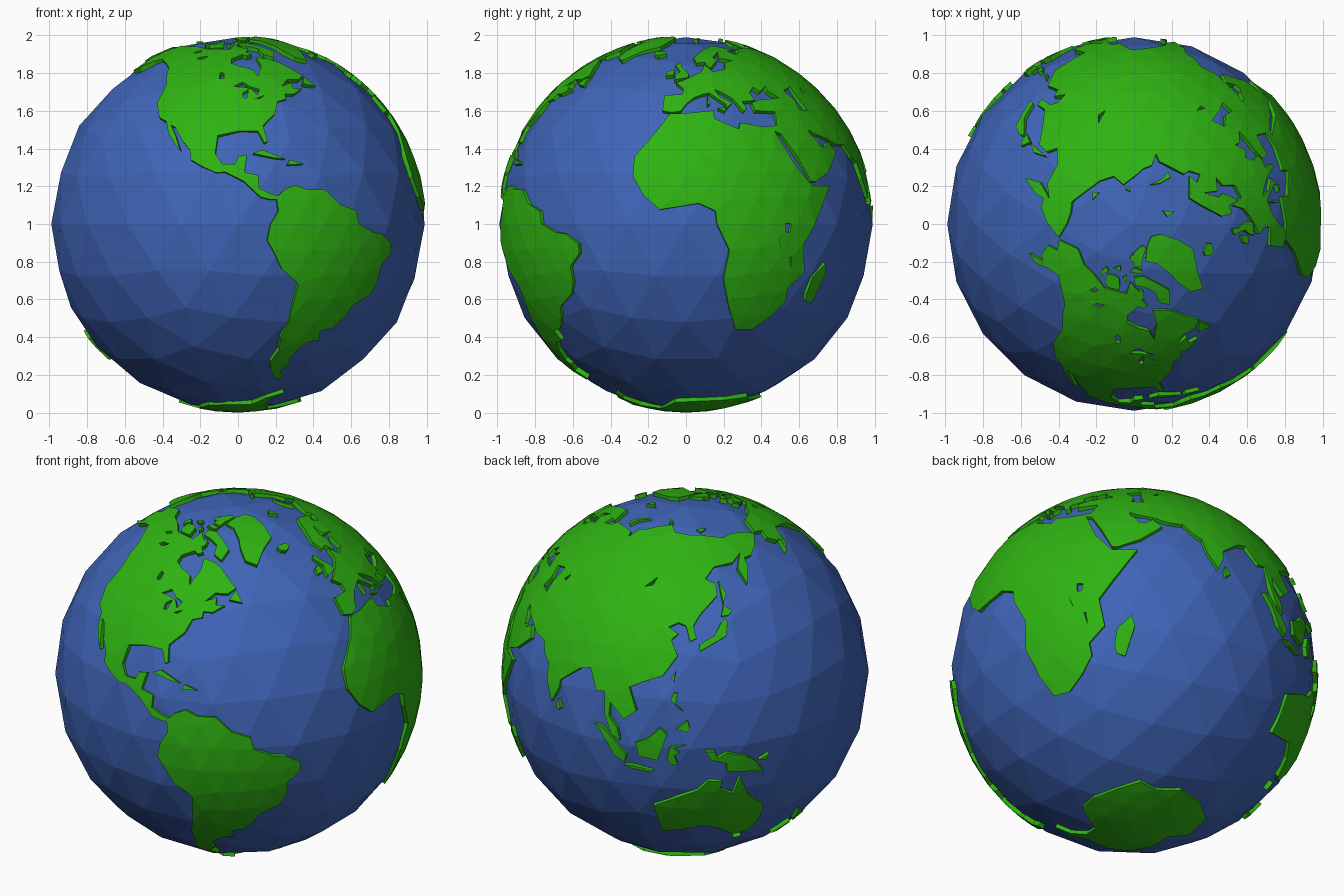
import bpy, bmesh
from math import radians, sin, cos, sqrt
from mathutils import Vector
from mathutils.geometry import delaunay_2d_cdt

OCEAN_R, LAND_R, ROOT_R = 0.99, 1.0, 0.95
CENTRE = Vector((0, 0, 1))


def material(name, colour):
    m = bpy.data.materials.new(name)
    m.diffuse_color = (*colour, 1)
    return m


BLUE = material("ocean_blue", (0.05, 0.13, 0.48))
GREEN = material("land_green", (0.028, 0.45, 0.006))


def finish(bm, name, mat):
    bmesh.ops.translate(bm, verts=bm.verts, vec=CENTRE)
    me = bpy.data.meshes.new(name)
    bm.to_mesh(me)
    bm.free()
    me.materials.append(mat)
    bpy.context.collection.objects.link(bpy.data.objects.new(name, me))


def on_sphere(lon, lat):
    a, b = radians(lon), radians(lat)
    return Vector((cos(b) * cos(a), cos(b) * sin(a), sin(b)))


def flatten(v):
    return Vector((v.x, v.y)) * sqrt(2 / (1 + v.z))


def unflatten(p):
    q = p.length_squared
    s = sqrt(max(0, 1 - q / 4))
    return Vector((p.x * s, p.y * s, 1 - q / 2))


def inside(p, loops):
    hit = False
    for lp in loops:
        for a, b in zip(lp, lp[1:] + lp[:1]):
            if (a.y > p.y) != (b.y > p.y) and p.x < a.x + (p.y - a.y) / (b.y - a.y) * (b.x - a.x):
                hit = not hit
    return hit


# Ocean: faceted ball
bm = bmesh.new()
bmesh.ops.create_icosphere(bm, subdivisions=3, radius=OCEAN_R)
finish(bm, "ocean", BLUE)

# Even scatter of points that gives the land its facets
bm = bmesh.new()
bmesh.ops.create_icosphere(bm, subdivisions=4, radius=1)
GRID = [v.co.normalized() for v in bm.verts]
bm.free()


def add_slab(bm, outline, lakes=()):
    """Fill a lon/lat outline on the sphere and drop walls down into the ocean."""
    loops3 = [[on_sphere(*p) for p in lp] for lp in (outline, *lakes)]
    mid = sum(loops3[0], Vector()).normalized()
    rot = mid.to_track_quat('Z', 'Y')
    inv = rot.inverted()
    loops = [[flatten(inv @ v) for v in lp] for lp in loops3]
    pts, edges = [], []
    for lp in loops:
        n = len(pts)
        edges += [(n + i, n + (i + 1) % len(lp)) for i in range(len(lp))]
        pts += lp
    for g in GRID:
        g = inv @ g
        if g.z > -0.6 and inside(flatten(g), loops):
            pts.append(flatten(g))
    flat, _, tris = delaunay_2d_cdt(pts, edges, [], 0, 1e-5)[:3]
    vs = [bm.verts.new(rot @ unflatten(p) * LAND_R) for p in flat]
    top = []
    for t in tris:
        if inside(sum((flat[i] for i in t), Vector((0, 0))) / len(t), loops):
            f = bm.faces.new([vs[i] for i in t])
            f.normal_update()
            if f.normal.dot(f.calc_center_median()) < 0:
                f.normal_flip()
            top.append(f)
    rim = {e for f in top for e in f.edges if e.is_boundary}
    new = bmesh.ops.extrude_edge_only(bm, edges=list(rim))["geom"]
    for v in new:
        if isinstance(v, bmesh.types.BMVert):
            v.co *= ROOT_R / LAND_R
    bmesh.ops.delete(bm, geom=[v for v in vs if not v.link_faces], context='VERTS')


def land(name, *outlines, lakes=()):
    bm = bmesh.new()
    for i, o in enumerate(outlines):
        add_slab(bm, o, lakes if i == 0 else ())
    finish(bm, name, GREEN)


# The two Americas: east coast, southern continent, west coast
na_east = [(-168, 66), (-156, 71), (-141, 70), (-128, 70), (-115, 68), (-96, 68), (-94, 72), (-86, 69),
           (-82, 69), (-82, 67), (-87, 64), (-94, 61), (-94, 58.5), (-88, 56.5), (-82, 55), (-80, 51.5),
           (-79, 54), (-77, 57), (-78, 62), (-70, 61), (-65, 59), (-61, 56), (-56, 52), (-60, 50), (-66, 50),
           (-70, 47), (-65, 48.5), (-65, 46), (-61, 46), (-66, 43.5), (-70, 43.5), (-70, 41.5), (-74, 40.5),
           (-76, 36), (-81, 31.5), (-80, 26), (-81, 25.5), (-83, 29.5), (-90, 29.5), (-97, 28), (-97.5, 22),
           (-95, 18.5), (-91, 18.5), (-90, 21), (-87, 21.5), (-88, 16), (-83.5, 15), (-83.5, 11), (-80, 9.3)]
south_america = [(-77.5, 8.6), (-75.5, 10.5), (-72, 12), (-68, 10.5), (-62, 10.5), (-57, 6), (-51, 4), (-50, 0),
                 (-44, -2.5), (-40, -3), (-35, -6), (-35, -9), (-39, -13), (-39, -18), (-41, -22), (-48, -26),
                 (-49, -29), (-53, -33.5), (-58, -34.5), (-57, -38), (-62, -39), (-65, -42), (-67, -46),
                 (-66, -48), (-69, -51), (-65.5, -55), (-69, -55.5), (-74, -51), (-75.5, -47), (-73, -42),
                 (-73.5, -37), (-71.5, -30), (-70.3, -18.5), (-76, -14), (-79.5, -7.5), (-81, -5), (-80, 0),
                 (-77.5, 4), (-78, 7.5)]
na_west = [(-80, 7.5), (-83, 8.2), (-86, 11), (-88, 13), (-94, 16), (-97, 15.8), (-102, 18), (-105.5, 20),
           (-106, 23), (-109, 26), (-113, 31), (-114.7, 31.7), (-112, 28), (-109.5, 23), (-112, 25.5), (-115, 29),
           (-117, 33), (-120.5, 34.5), (-124, 40), (-124.5, 48), (-128, 52), (-131, 56), (-137, 58.5),
           (-146, 61), (-152, 59.5), (-158, 56), (-164, 54.7), (-158, 58.5), (-162, 59), (-166, 62), (-161, 64.5)]
great_lakes = [[(-92, 46.8), (-88, 48.8), (-84.5, 46.7), (-80.5, 45.5), (-82, 43.2), (-84, 45.7), (-87, 46.5)],
               [(-87.8, 42), (-88, 44), (-85.5, 45.5), (-86.3, 42)], [(-83, 41.6), (-79, 43), (-81, 41.7)],
               [(-99, 50.5), (-99, 53.5), (-97, 53), (-96.6, 50.5)],
               [(-117, 61), (-115, 62.3), (-109.5, 62.8), (-113, 61)],
               [(-124, 65.2), (-121, 66.8), (-118, 66.5), (-121, 65)]]
land("americas", na_east + south_america + na_west, lakes=great_lakes)

# Africa, southern and eastern Asia, the Arctic coast and Europe as one landmass
africa = [(0, 36), (-6, 35.8), (-10, 30), (-17, 21), (-17, 14.7), (-13, 8.5), (-8, 4.4), (4, 6.3), (9, 4),
          (9.5, 0), (13.5, -8), (12, -17), (15, -27), (18.5, -34), (25, -34), (31, -29.5), (35.5, -24),
          (35, -20), (40.5, -15), (39, -6), (43, -0.5), (51, 11.5), (43, 11.8), (37.5, 18.5), (32.7, 29.5)]
south_asia = [(35, 28.5), (39, 21.5), (43, 13), (45, 13), (52, 16), (59.5, 22.5), (56.5, 26), (54, 24), (51.5, 24.5),
              (51, 26), (48.5, 28.5), (48.5, 30), (51, 28.5), (56.5, 27), (61.5, 25), (67, 24.8), (70, 21),
              (73, 19), (74, 14), (77.5, 8), (80, 13), (80, 15.8), (87, 21.5), (91, 22.5), (94.5, 16),
              (97.5, 16.5), (98.5, 9), (101, 3), (104, 1.5), (103, 5.5), (100, 9), (100, 13.3), (105, 8.7),
              (109, 12), (106, 19), (110, 21), (117, 23.5), (122, 30), (119.5, 35), (122, 37), (118, 39),
              (122, 40.5), (125, 39.5), (126.5, 34.5), (129, 35.5), (128, 39.5), (131, 43), (140, 49)]
north_asia = [(140.5, 53), (135.5, 55), (142, 59), (155, 59.5), (163.5, 62), (156, 57), (157, 51), (163, 57),
              (164, 60), (170, 60), (179, 62.5), (190, 66), (180, 69), (170, 70), (160, 69.5), (140, 72.5),
              (128, 73), (113, 74), (105, 77.5), (88, 75), (80, 72.5), (73, 71), (72.5, 67), (68, 69), (60, 69),
              (45, 68), (44, 66), (37, 64), (33, 66.5), (41, 67)]
europe = [(30, 70), (25, 71), (14, 67.5), (5, 62), (6, 58.5), (11, 59), (13, 55.5), (19, 60), (17.5, 62),
          (24, 65.8), (21.5, 61.5), (29.5, 60), (23.5, 59), (21, 55), (14, 54), (10.5, 57.5), (8, 54), (4, 52),
          (-1.5, 49.5), (-4.5, 48.5), (-1.2, 46), (-1.5, 43.5), (-9, 43), (-9, 37), (-5.5, 36.2), (-2, 36.8),
          (0, 39.5), (3.2, 42), (7, 43.5), (10, 44), (15.8, 39.5), (16, 38), (18.5, 40), (14, 42.5),
          (12.5, 45.5), (15, 44.5), (19.5, 41.5), (22.5, 36.6), (24, 38), (23, 40.5), (26.5, 40.7), (29, 41.2),
          (28, 44), (31, 46.5), (33.5, 44.5), (38, 47), (37.5, 45), (41.5, 42), (36, 41.5), (31, 41.2), (27, 40)]
levant = [(27.5, 37), (36, 36.5), (34.5, 31.5), (29, 31), (20, 32.5), (19, 30.3), (10.5, 34), (10.5, 37)]
inland_seas = [[(47, 45), (53, 46.5), (53, 41), (54, 37), (49, 37.5), (50, 41)],
               [(32, 0.3), (34, 0), (33.5, -2.5), (32, -2.5)], [(29.2, -3.5), (31, -8.5), (30, -6)],
               [(34, -10), (35, -14), (34.6, -10)], [(104, 51.5), (109.5, 55.5), (108, 52.5)],
               [(58.5, 44), (61, 46.5), (60.5, 44)]]
land("africa_europe_asia", africa + south_asia + north_asia + europe + levant, lakes=inland_seas)

# Southern landmasses
land("antarctica", [(-57, -63.5), (-62, -68), (-60, -74), (-40, -78), (-27, -76), (-10, -71), (10, -70), (35, -69),
                    (55, -66.5), (70, -69), (90, -66.5), (115, -66.5), (140, -67), (165, -71), (165, -78),
                    (190, -78), (205, -77), (235, -74), (260, -73), (285, -73), (293, -67)])
land("australia", [(114, -22), (122, -18), (129, -15), (132, -11.5), (136.5, -12), (136, -15), (140.5, -17.5),
                   (142.5, -11), (146, -19), (153, -25.5), (152.5, -32), (150, -37.5), (144, -38.5), (138, -34),
                   (131, -31.5), (124, -33.5), (116, -35), (115.5, -31)],
     [(144.7, -41), (148.3, -41), (147, -43.6)])
land("new_zealand", [(173, -34.5), (178.5, -37.7), (175.5, -41.5), (174, -39.3)],
     [(173, -40.7), (174, -42), (170.5, -46), (166.7, -46), (171, -42.3)])
land("madagascar", [(49.3, -12), (50.3, -15.5), (47, -25), (44, -24), (43.5, -21.5), (44.5, -16.2)])

# Northern islands
land("greenland", [(-73, 78), (-60, 82), (-35, 83.5), (-20, 81), (-20, 75), (-23, 70), (-35, 66), (-43, 60),
                   (-50, 62), (-53, 67), (-54, 71), (-60, 76)])
land("arctic_islands",
     [(-90, 73.5), (-80, 73.7), (-68, 70), (-62, 66.5), (-66, 62), (-72, 64), (-73, 68), (-80, 70), (-89, 71)],
     [(-117, 70), (-118, 72.5), (-110, 73), (-105, 72.5), (-102, 69), (-113, 68.6)],
     [(-90, 77), (-92, 81), (-70, 83), (-63, 82), (-76, 79), (-80, 76.5)],
     [(-125, 72), (-123, 74.3), (-118, 73.5), (-122, 71.2)],
     [(-95, 75), (-90, 76.5), (-80, 75.5), (-82, 74.6)], [(-102, 73), (-98, 74), (-97, 71.7)],
     [(-115, 75), (-108, 76.5), (-106, 75)], [(-87, 64), (-84, 66), (-80.5, 64), (-84, 63)],
     [(-97, 79), (-94, 81), (-89, 79), (-92, 78.3)], [(12, 79.5), (25, 80.3), (17, 76.8)],
     [(52, 71.5), (57, 75), (68, 77), (58, 73.5), (57, 70.7)], [(96, 80), (104, 79), (98, 78.5)],
     [(138, 75.5), (150, 75.2), (142, 73.8)], [(-59, 48), (-56, 51.5), (-53, 47)])
land("atlantic_islands",
     [(-5.5, 50), (1, 51), (1.5, 52.8), (-2, 56), (-3, 58.6), (-6, 57.5), (-3, 54), (-5, 52)],
     [(-10, 52), (-6, 52.2), (-6, 55), (-9.5, 54)],
     [(-24, 65.5), (-22, 66.3), (-15, 66.2), (-14, 64.8), (-19, 63.4), (-22.5, 64)],
     [(-85, 22), (-82, 23.2), (-74.5, 20.2), (-78, 20.5)], [(-74, 18.3), (-73, 20), (-68.5, 18.6)],
     [(8.5, 39), (9, 43), (9.7, 40)], [(12.5, 38), (15.5, 38.2), (15, 36.7)])

# East Asian islands
land("east_islands",
     [(130, 31.3), (130, 33.5), (136, 36), (139.5, 40), (141.5, 41.5), (142, 39.5), (140.5, 35.5), (135.5, 33.6)],
     [(140, 42), (141.8, 45.4), (145.3, 43.3), (143, 42)], [(142, 46), (142.5, 54), (144.5, 49)],
     [(120, 23), (121.5, 25.2), (121, 22)], [(120, 16), (121, 18.5), (122.3, 18.3), (121.5, 14), (124, 12.8)],
     [(122, 7), (125.5, 9.7), (126.3, 7), (125.3, 5.8)], [(79.8, 8), (80.3, 9.7), (81.8, 7), (80.3, 6)])
land("south_east_islands",
     [(95.3, 5.6), (98, 5), (104, -1), (106, -3), (105.5, -5.8), (102, -4), (98.7, 1.5)],
     [(105.3, -6.8), (108.5, -6.6), (114.5, -7.8), (114, -8.6), (108, -7.8)],
     [(109, 1.5), (113, 3.2), (116.8, 7), (119, 5), (117.8, 1), (116, -4), (110.2, -3)],
     [(119, -3), (120, 0.8), (125, 1.5), (121, 0.3), (123, -1), (121.3, -2), (122.5, -5), (120.4, -5.5)],
     [(131, -0.8), (134, -1), (135, -3.3), (138, -1.7), (144.5, -3.8), (147.5, -6), (150.5, -10.5), (147, -9.5),
      (143, -9), (138, -8.3), (137.8, -5.3), (133, -4)],
     [(148.5, -5.7), (152, -4.2), (151, -6)])
